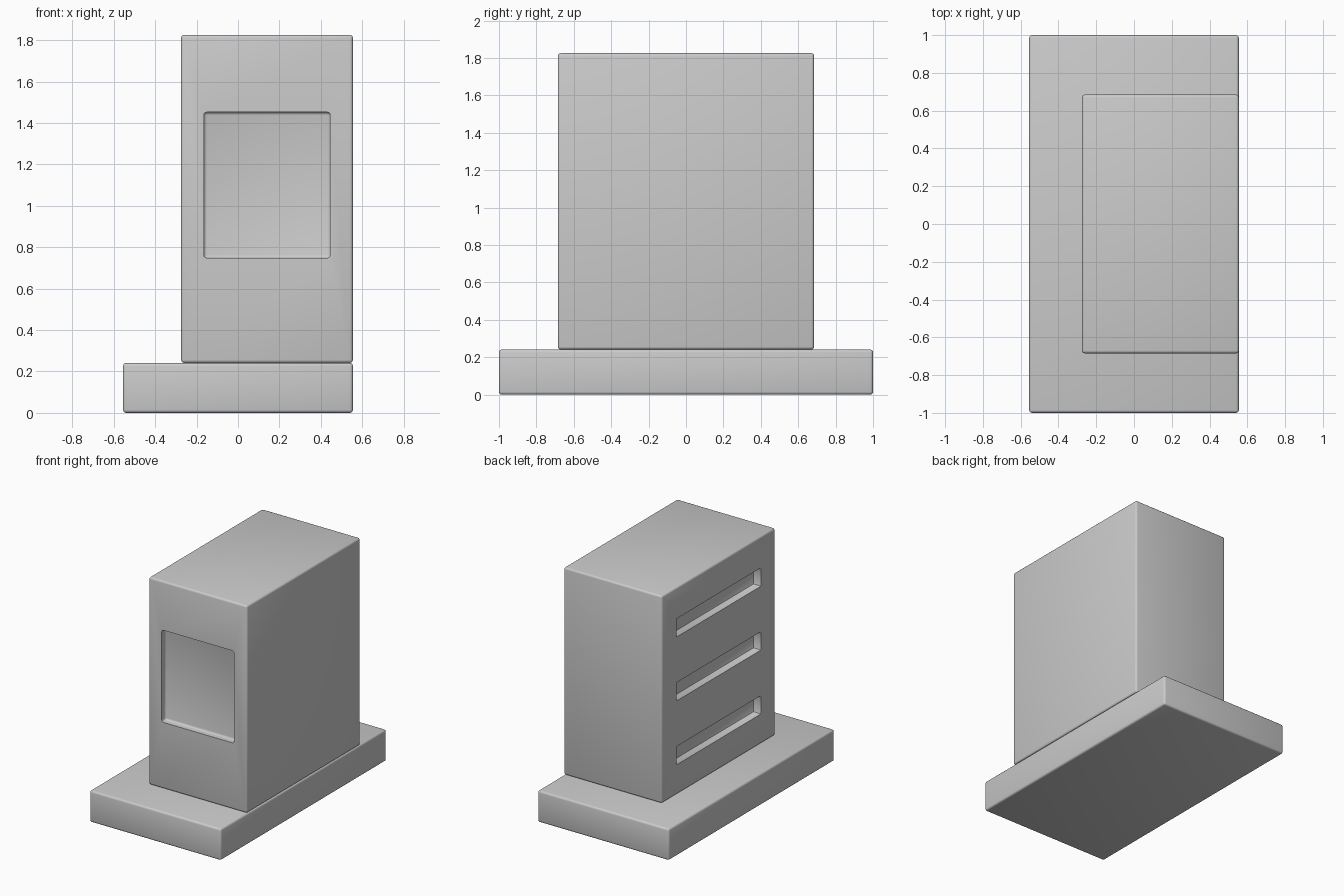
import bpy

if "Cube" in bpy.data.objects:
    bpy.data.objects.remove(bpy.data.objects["Cube"])


def box(name, x, y, z, bevel=0.0, segments=3):
    """Axis-aligned box from (min, max) ranges, with optional rounded edges."""
    bpy.ops.mesh.primitive_cube_add(
        size=1, location=[(r[0] + r[1]) / 2 for r in (x, y, z)])
    ob = bpy.context.object
    ob.name = name
    ob.scale = [r[1] - r[0] for r in (x, y, z)]
    bpy.ops.object.transform_apply(location=False, rotation=False, scale=True)
    if bevel:
        mod = ob.modifiers.new("rounded_edges", 'BEVEL')
        mod.width = bevel
        mod.segments = segments
    return ob


def cut(target, cutter):
    cutter.hide_render = True
    cutter.display_type = 'WIRE'
    mod = target.modifiers.new("cut_" + cutter.name, 'BOOLEAN')
    mod.operation = 'DIFFERENCE'
    mod.solver = 'EXACT'
    mod.object = cutter


# Flat base slab
base = box("base", (-0.555, 0.555), (-1, 1), (0, 0.241), 0.015)

# Upright body, flush with the right edge of the base
body = box("body", (-0.275, 0.555), (-0.685, 0.685), (0.241, 1.825), 0.015)

# Recessed window on the front, with a rounded floor edge
cut(body, box("window_cutter", (-0.165, 0.445), (-0.80, -0.637),
              (0.748, 1.452), 0.015))

# Three long vent slots on the left side
for i in range(3):
    zc = 0.54 + i * 0.488
    cut(body, box(f"slot_cutter_{i + 1}", (-0.40, -0.213), (-0.51, 0.51),
                  (zc - 0.07, zc + 0.07), 0.008, 2))

# Smooth the rounded edges, keep the sharp cuts
for ob in (base, body):
    bpy.ops.object.select_all(action='DESELECT')
    ob.select_set(True)
    bpy.context.view_layer.objects.active = ob
    for mod in list(ob.modifiers):
        bpy.ops.object.modifier_apply(modifier=mod.name)
    bpy.ops.object.shade_smooth_by_angle(angle=0.6)

# Remove the used cutters
for ob in [o for o in bpy.data.objects if "cutter" in o.name]:
    bpy.data.objects.remove(ob)
